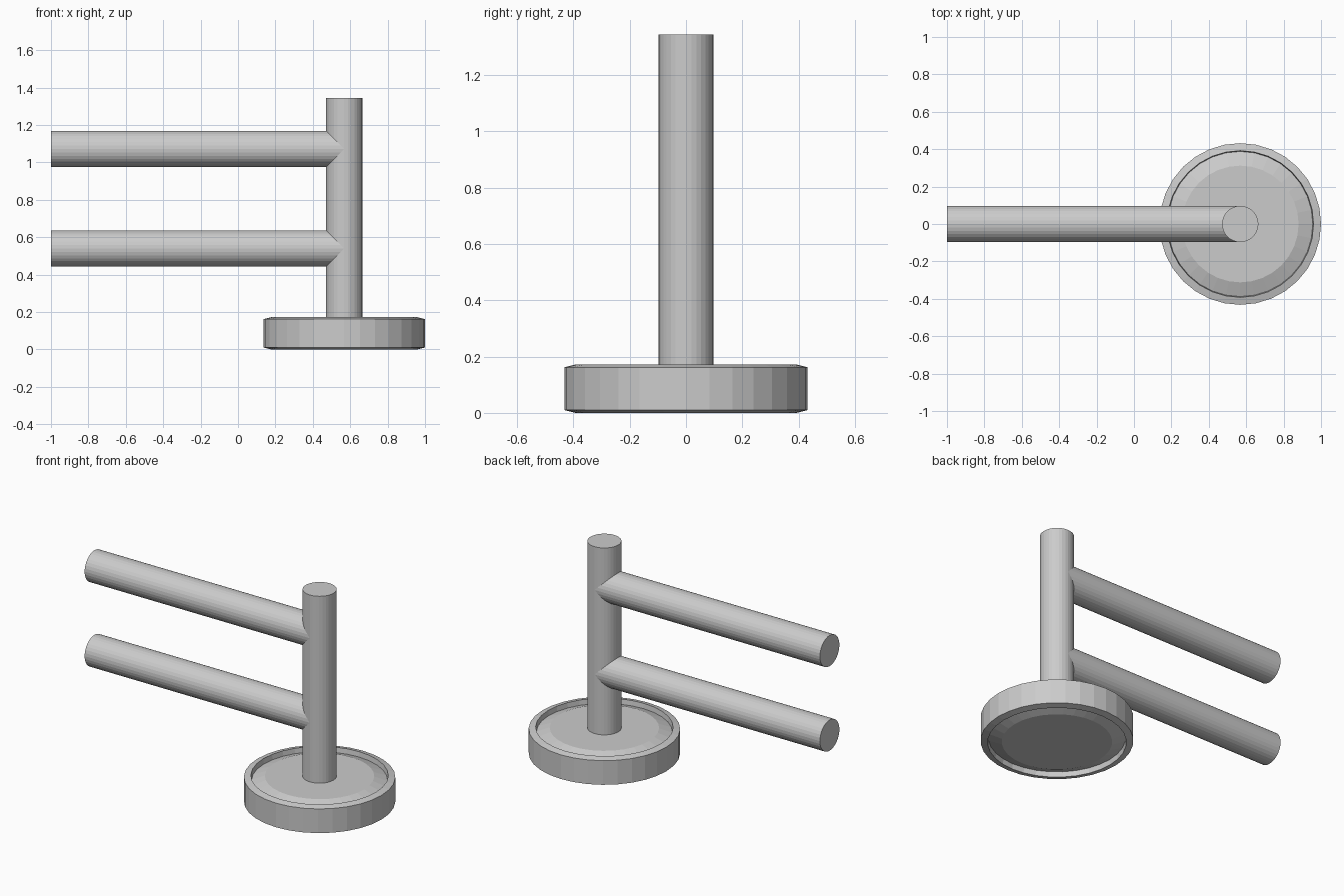
import bpy, bmesh
from math import cos, sin, pi

if "Cube" in bpy.data.objects:
    bpy.data.objects.remove(bpy.data.objects["Cube"])

CX, R, SIDES = 0.568, 0.097, 32


def lathe(name, profile, sides=SIDES):
    """Revolve an (r, z) profile around z and cap both ends."""
    bm = bmesh.new()
    rings = [[bm.verts.new((r * cos(2 * pi * i / sides), r * sin(2 * pi * i / sides), z))
              for i in range(sides)] for r, z in profile]
    for a, b in zip(rings, rings[1:]):
        for i in range(sides):
            j = (i + 1) % sides
            bm.faces.new((a[i], a[j], b[j], b[i]))
    bm.faces.new(rings[0][::-1])
    bm.faces.new(rings[-1])
    bmesh.ops.recalc_face_normals(bm, faces=bm.faces)
    mesh = bpy.data.meshes.new(name)
    bm.to_mesh(mesh)
    bm.free()
    ob = bpy.data.objects.new(name, mesh)
    bpy.context.collection.objects.link(ob)
    return ob


# Round base: sloped rim and grooved face, mirrored top and bottom
H = 0.172
half = [(0.432, 0.01), (0.392, 0.0), (0.388, 0.032), (0.312, 0.004)]
base = lathe("base", half[::-1] + [(r, H - z) for r, z in half])
base.location.x = CX

# Upright post
post = lathe("post", [(R, H - 0.01), (R, 1.344)])
post.location.x = CX

# Two horizontal arms running from the post axis to the left
for name, z in (("lower_arm", 0.54), ("upper_arm", 1.072)):
    arm = lathe(name, [(R, 0), (R, 1 + CX)])
    arm.rotation_euler.y = -pi / 2
    arm.location = (CX, 0, z)
